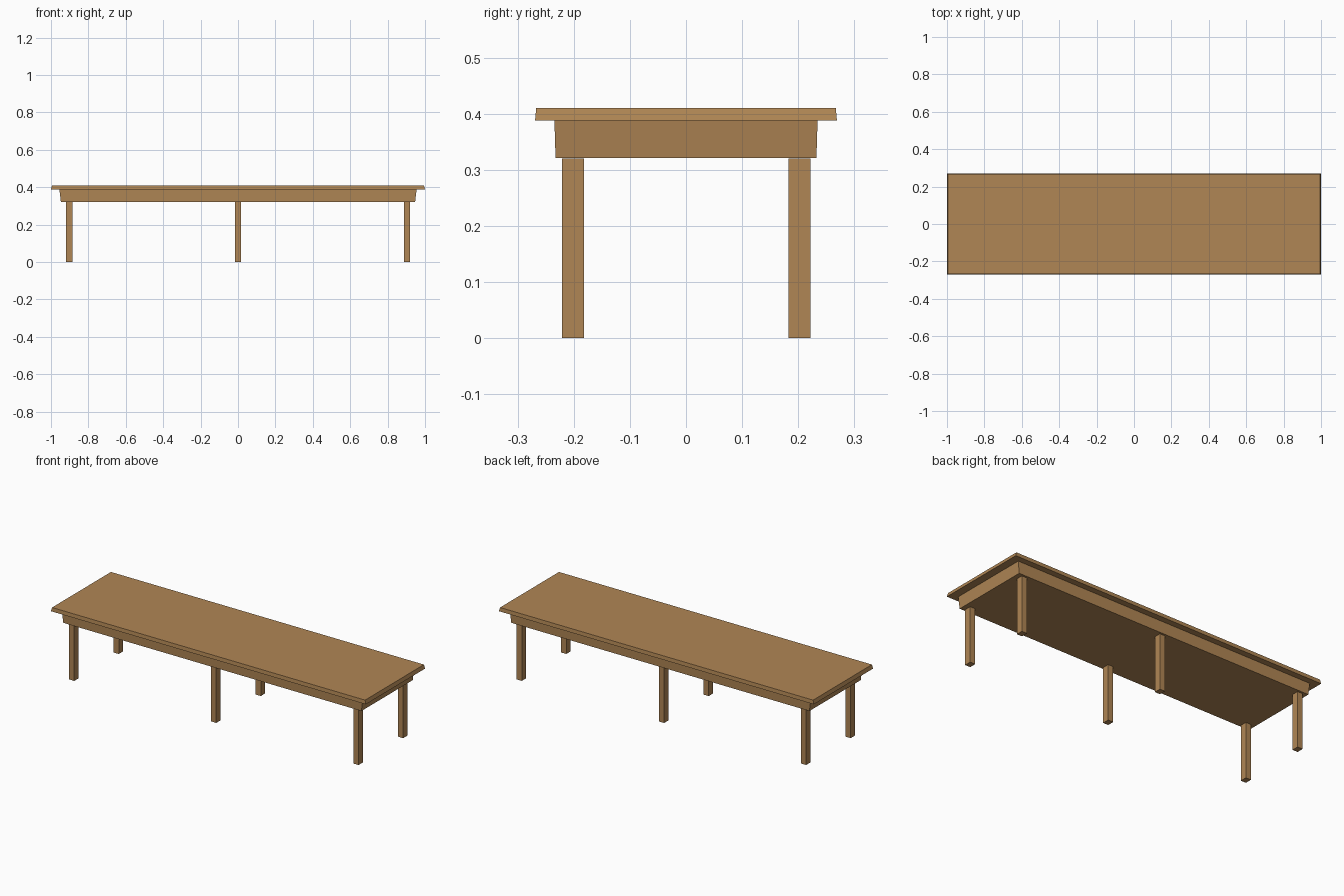
import bpy, bmesh

if "Cube" in bpy.data.objects:
    bpy.data.objects.remove(bpy.data.objects["Cube"])

wood = bpy.data.materials.new("warm brown wood")
wood.diffuse_color = (0.434, 0.238, 0.089, 1.0)
wood.use_nodes = True
wood.node_tree.nodes["Principled BSDF"].inputs["Base Color"].default_value = wood.diffuse_color


def block(name, center, bottom, top, z0, z1):
    """Box from z0 to z1 whose half sizes run from bottom to top."""
    bm = bmesh.new()
    bmesh.ops.create_cube(bm, size=2.0)
    for v in bm.verts:
        half, z = (top, z1) if v.co.z > 0 else (bottom, z0)
        v.co = (center[0] + v.co.x * half[0], center[1] + v.co.y * half[1], z)
    mesh = bpy.data.meshes.new(name)
    bm.to_mesh(mesh)
    bm.free()
    mesh.materials.append(wood)
    obj = bpy.data.objects.new(name, mesh)
    bpy.context.collection.objects.link(obj)
    return obj


# Overhanging top with slightly sloped edges
block("table_top", (0, 0), (1.0, 0.269), (0.994, 0.267), 0.388, 0.41)

# Solid apron, a little wider at the top
block("apron", (0, 0), (0.947, 0.2325), (0.955, 0.2345), 0.3215, 0.388)

# Six square legs in three pairs
for xname, x in (("left", -0.902), ("middle", 0.0), ("right", 0.904)):
    for yname, y in (("front", -0.2015), ("back", 0.2025)):
        block(f"{yname}_{xname}_leg", (x, y), (0.0165, 0.0195), (0.0165, 0.0195), 0.0, 0.3205)
